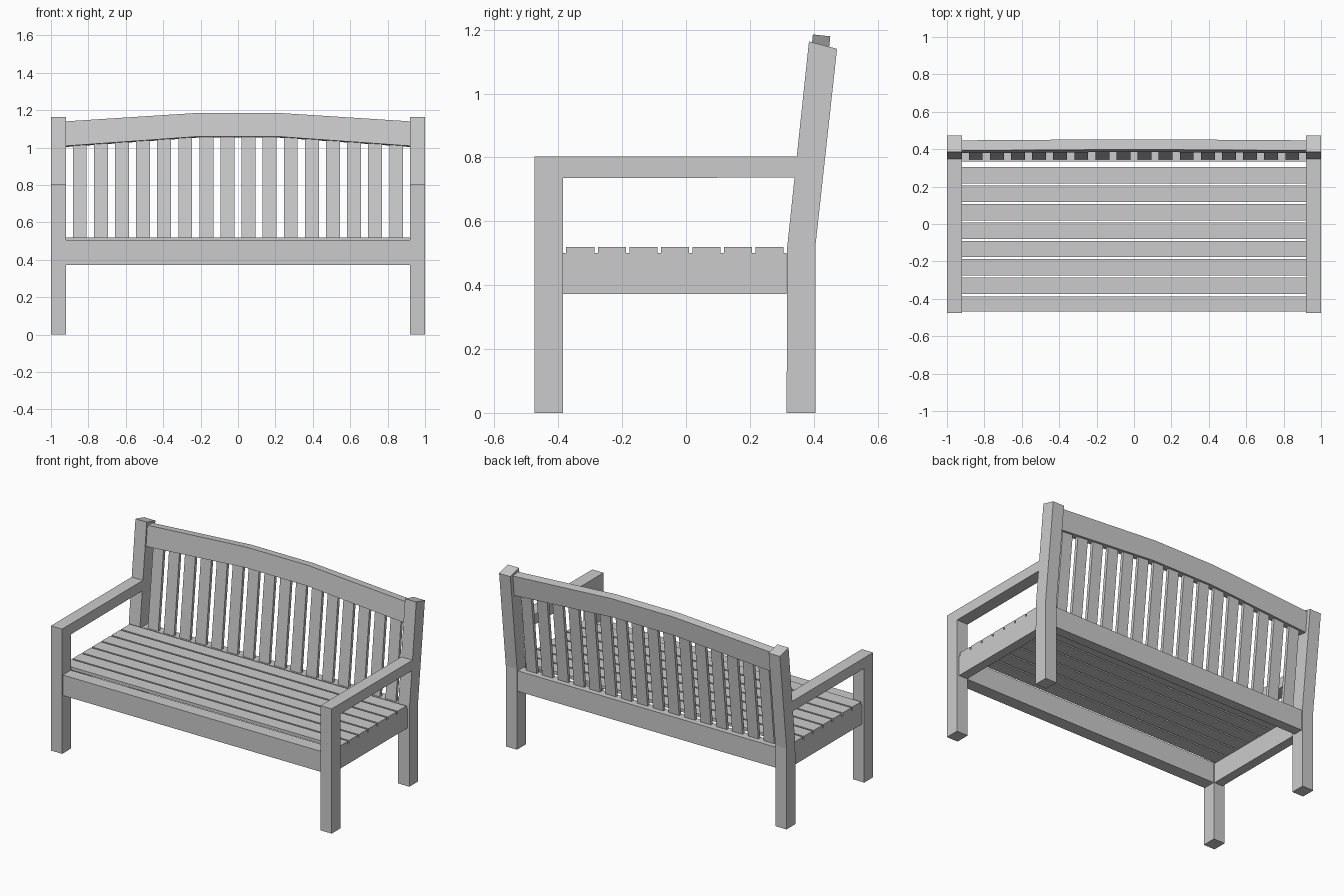
import bpy, math
from mathutils import Vector

if "Cube" in bpy.data.objects:
    bpy.data.objects.remove(bpy.data.objects["Cube"])


def prism(name, pts, to3d, offset):
    """Extrude a closed 2D profile, mapped to 3D by to3d, along offset."""
    n = len(pts)
    a = [Vector(to3d(*p)) for p in pts]
    verts = a + [v + Vector(offset) for v in a]
    faces = [tuple(range(n)), tuple(range(2 * n - 1, n - 1, -1))]
    faces += [(i, i + n, (i + 1) % n + n, (i + 1) % n) for i in range(n)]
    me = bpy.data.meshes.new(name)
    me.from_pydata([tuple(v) for v in verts], [], faces)
    import bmesh
    bm = bmesh.new()
    bm.from_mesh(me)
    bmesh.ops.recalc_face_normals(bm, faces=bm.faces)
    bm.to_mesh(me)
    bm.free()
    ob = bpy.data.objects.new(name, me)
    bpy.context.collection.objects.link(ob)
    return ob


def side_part(name, pts, x0, x1):
    """Side profile (y, z) extruded in x, mirrored to the other side."""
    ob = prism(name, pts, lambda y, z: (x0, y, z), (x1 - x0, 0, 0))
    ob.modifiers.new("mirror", 'MIRROR')
    return ob


def box(name, x0, x1, y0, y1, z0, z1):
    return prism(name, [(y0, z0), (y1, z0), (y1, z1), (y0, z1)],
                 lambda y, z: (x0, y, z), (x1 - x0, 0, 0))


# Front legs with armrests, as one bent profile
side_part("front_leg_and_arm",
          [(-0.475, 0), (-0.385, 0), (-0.385, 0.735), (0.34, 0.737),
           (0.347, 0.803), (-0.475, 0.803)], 0.92, 1.0)

# Back legs, leaning back above the seat
side_part("back_leg",
          [(0.315, 0), (0.405, 0), (0.405, 0.52), (0.473, 1.14),
           (0.385, 1.163), (0.317, 0.52)], 0.92, 1.0)

# Seat frame
box("front_rail", -0.92, 0.92, -0.468, -0.387, 0.373, 0.505)
box("rear_rail", -0.92, 0.92, 0.335, 0.398, 0.373, 0.505)
side_part("side_rail",
          [(-0.385, 0.373), (0.315, 0.373), (0.315, 0.5), (-0.385, 0.5)],
          0.925, 0.985)

# Seat slats
for i in range(7):
    y = -0.375 + i * 0.0987
    box("seat_slat", -0.985, 0.985, y, y + 0.088, 0.5, 0.52)

# Leaning back: drawn upright, then tilted
TILT = math.atan(0.107)


def lean(ob):
    ob.location = (0, 0.324, 0.5)
    ob.rotation_euler = (-TILT, 0, 0)


def rail_bottom(x):
    return 0.562 - 0.05 * max(0, abs(x) - 0.22) / 0.7


# Arched top rail
bends = [-0.92, -0.22, 0.22, 0.92]
lower = [(x, rail_bottom(x)) for x in bends]
upper = [(x, 0.689 if abs(x) < 0.5 else 0.644) for x in reversed(bends)]
lean(prism("top_rail", lower + upper, lambda x, z: (x, 0, z), (0, 0.055, 0)))

# Back slats, cut to follow the arch
for i in range(16):
    x = (i - 7.5) * 0.1128
    a, b = x - 0.037, x + 0.037
    lean(prism("back_slat",
               [(a, 0.008), (b, 0.008), (b, rail_bottom(b)), (a, rail_bottom(a))],
               lambda x, z: (x, 0.019, z), (0, 0.02, 0)))
